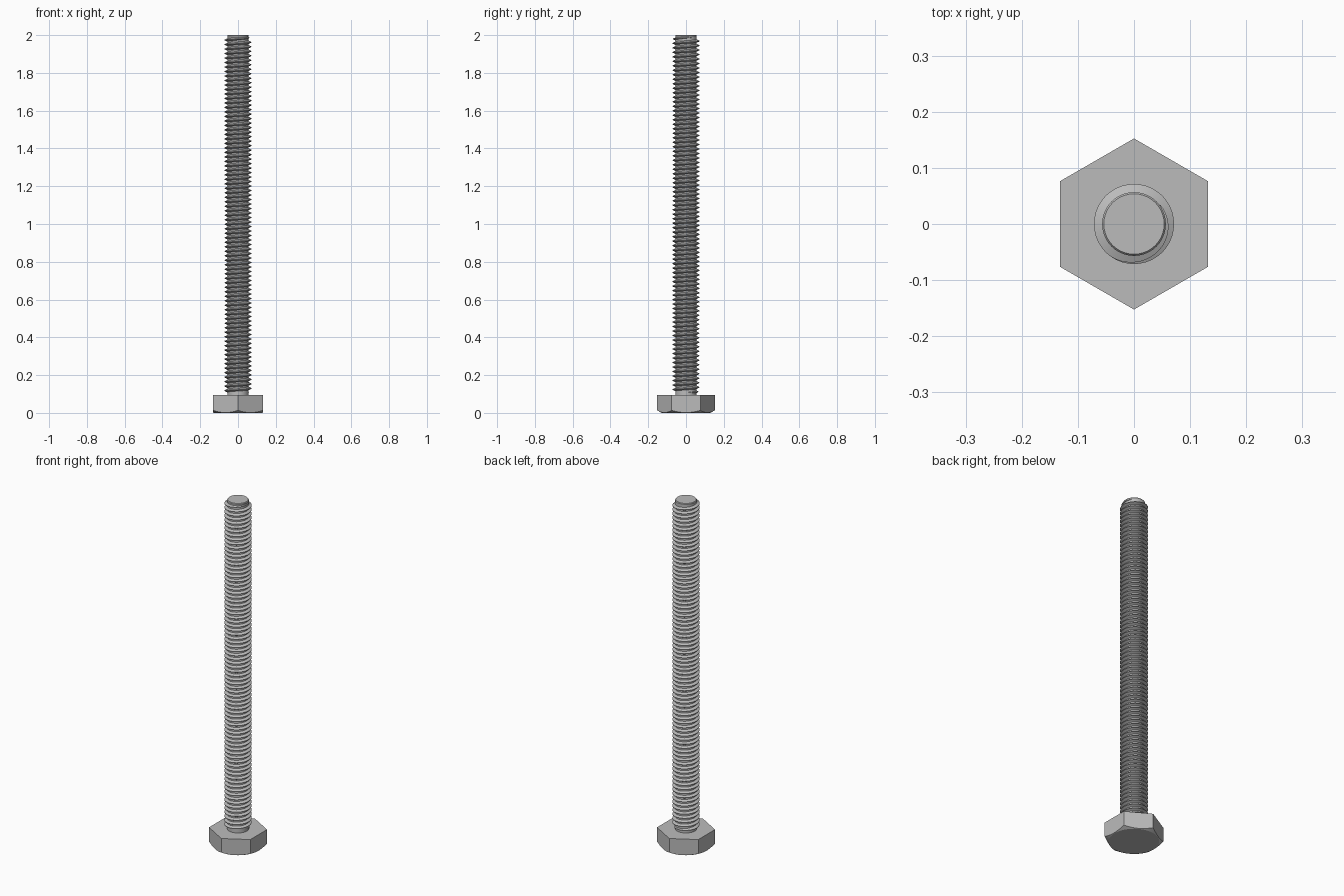
import bpy, bmesh
from math import cos, sin, pi, tan, radians

if "Cube" in bpy.data.objects:
    bpy.data.objects.remove(bpy.data.objects["Cube"])

STEEL = (0.5, 0.5, 0.5, 1)
HEAD_H, FLAT_R = 0.095, 0.132        # head height, centre to flat
CORE_R, CREST_R = 0.0568, 0.0714     # thread root and crest radii
PITCH, SEGS = 0.0238, 40

steel = bpy.data.materials.new("grey steel")
steel.diffuse_color = STEEL
steel.use_nodes = True
steel.node_tree.nodes["Principled BSDF"].inputs["Base Color"].default_value = STEEL


def finish(name, bm):
    bmesh.ops.remove_doubles(bm, verts=bm.verts, dist=1e-6)
    bmesh.ops.recalc_face_normals(bm, faces=bm.faces)
    mesh = bpy.data.meshes.new(name)
    bm.to_mesh(mesh)
    bm.free()
    obj = bpy.data.objects.new(name, mesh)
    bpy.context.collection.objects.link(obj)
    mesh.materials.append(steel)
    bpy.ops.object.select_all(action="DESELECT")
    obj.select_set(True)
    bpy.context.view_layer.objects.active = obj
    bpy.ops.object.shade_smooth_by_angle(angle=radians(25))
    return obj


def rings_solid(name, count, rings):
    """Stack closed rings; each ring maps an angle to (radius, z)."""
    bm = bmesh.new()
    loops = []
    for ring in rings:
        loop = []
        for i in range(count):
            a = 2 * pi * i / count
            r, z = ring(a)
            loop.append(bm.verts.new((r * cos(a), r * sin(a), z)))
        loops.append(loop)
    for low, high in zip(loops, loops[1:]):
        for i in range(count):
            j = (i + 1) % count
            bm.faces.new((low[i], low[j], high[j], high[i]))
    bm.faces.new(loops[0][::-1])
    bm.faces.new(loops[-1])
    return finish(name, bm)


# Hexagonal head, with its lower corners turned off by a shallow cone
def hex_radius(a):
    return FLAT_R / cos((a + pi / 6) % (pi / 3) - pi / 6)


base_r = FLAT_R - 0.003
rings_solid("hex_head", 72, [
    lambda a: (base_r, 0),
    lambda a: (hex_radius(a), (hex_radius(a) - base_r) * tan(radians(30))),
    lambda a: (hex_radius(a), HEAD_H),
])

# Round core with a small chamfer at the tip
rings_solid("shank_core", SEGS, [
    lambda a: (CORE_R, HEAD_H - 0.01),
    lambda a: (CORE_R, 1.996),
    lambda a: (CORE_R - 0.003, 2),
])

# Right-handed helical ridge, fading into the core at both ends
z_start, z_end = HEAD_H + 0.011, 1.989
steps = int((z_end - z_start) / PITCH * SEGS)
bm = bmesh.new()
previous = None
for n in range(steps + 1):
    a = 2 * pi * n / SEGS
    z = z_start + PITCH * n / SEGS
    fade = min(1, 0.1 + n / (SEGS * 0.5), 0.1 + (steps - n) / (SEGS * 0.5))
    crest = CORE_R + (CREST_R - CORE_R) * fade
    half_root = PITCH * (0.0625 + 0.3125 * fade)
    half_crest = PITCH * 0.0625
    section = []
    for r, dz in ((CORE_R - 0.001, -half_root), (crest, -half_crest),
                  (crest, half_crest), (CORE_R - 0.001, half_root)):
        section.append(bm.verts.new((r * cos(a), r * sin(a), z + dz)))
    if previous:
        for k in range(3):
            bm.faces.new((previous[k], section[k], section[k + 1], previous[k + 1]))
    else:
        bm.faces.new(section)
    previous = section
bm.faces.new(previous[::-1])
finish("screw_thread", bm)
